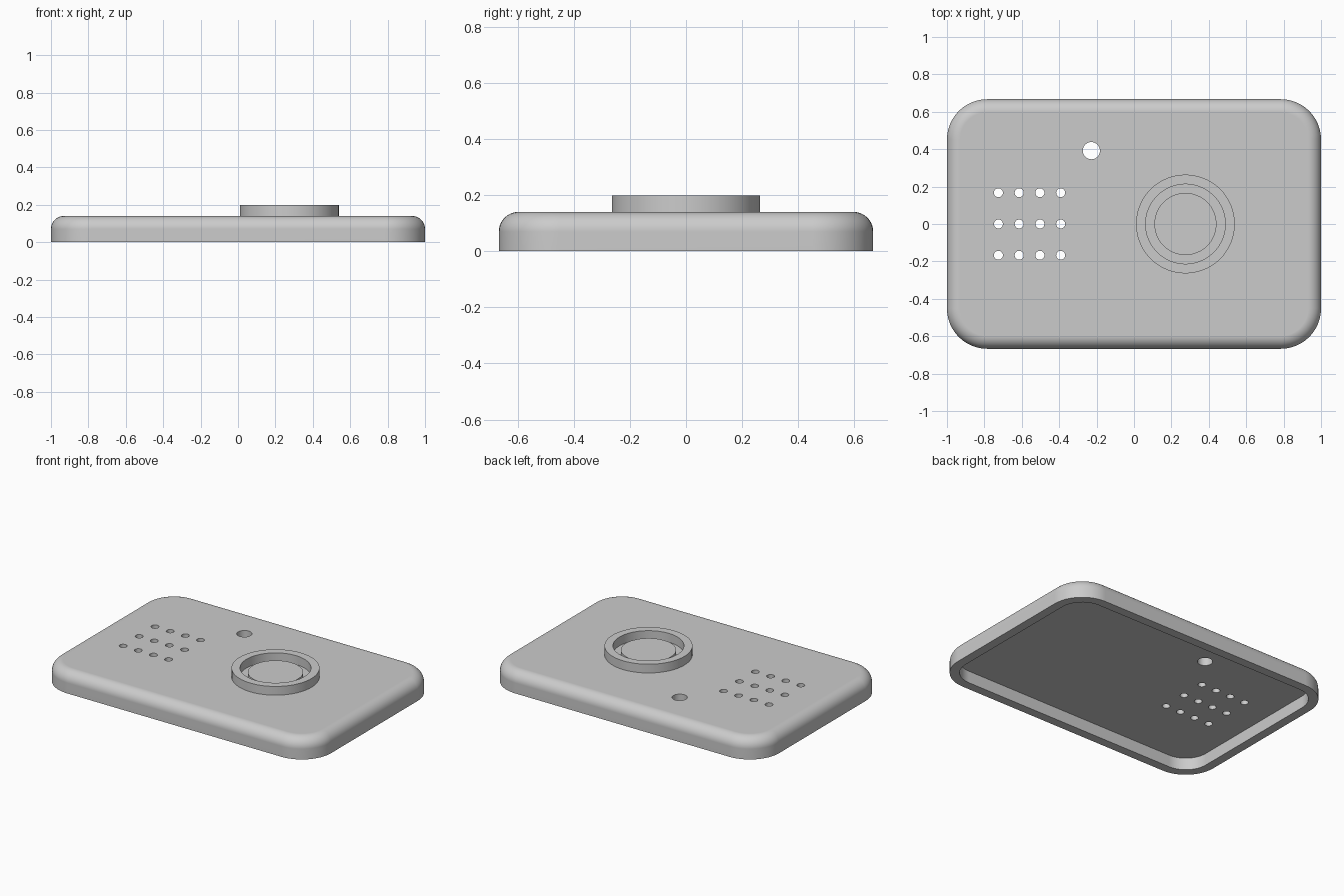
import bpy
import bmesh
from math import sin, cos, pi, radians

cube = bpy.data.objects.get("Cube")
if cube:
    bpy.data.objects.remove(cube, do_unlink=True)

grey = bpy.data.materials.new("plain_grey")
grey.use_nodes = True
grey.diffuse_color = (0.6, 0.6, 0.6, 1)
grey.node_tree.nodes["Principled BSDF"].inputs["Base Color"].default_value = (0.6, 0.6, 0.6, 1)

HALF_X, HALF_Y, HEIGHT = 1.0, 0.667, 0.14
CORNER, FILLET, WALL, CEILING = 0.215, 0.07, 0.06, 0.08
DIAL_X = 0.275


def make_object(name, bm):
    bmesh.ops.recalc_face_normals(bm, faces=bm.faces)
    mesh = bpy.data.meshes.new(name)
    bm.to_mesh(mesh)
    bm.free()
    mesh.materials.append(grey)
    obj = bpy.data.objects.new(name, mesh)
    bpy.context.collection.objects.link(obj)
    return obj


def activate(obj):
    bpy.ops.object.select_all(action="DESELECT")
    obj.select_set(True)
    bpy.context.view_layer.objects.active = obj


def smooth(obj):
    activate(obj)
    bpy.ops.object.shade_smooth_by_angle(angle=radians(35))
    mod = obj.modifiers.new("even_normals", "WEIGHTED_NORMAL")
    mod.keep_sharp = True


def bridge(bm, a, b):
    for i in range(len(a)):
        j = (i + 1) % len(a)
        bm.faces.new((a[i], a[j], b[j], b[i]))


def rounded_loop(bm, inset, z, steps=12):
    """Rounded rectangle pulled in by inset."""
    r = CORNER - inset
    loop = []
    for k, (sx, sy) in enumerate(((1, 1), (-1, 1), (-1, -1), (1, -1))):
        for s in range(steps + 1):
            a = (k + s / steps) * pi / 2
            loop.append(bm.verts.new((sx * (HALF_X - CORNER) + r * cos(a),
                                      sy * (HALF_Y - CORNER) + r * sin(a), z)))
    return loop


def cylinder(bm, x, y, radius, z0, z1, sides):
    rings = [[bm.verts.new((x + radius * cos(2 * pi * i / sides),
                            y + radius * sin(2 * pi * i / sides), z))
              for i in range(sides)] for z in (z0, z1)]
    bridge(bm, *rings)
    bm.faces.new(rings[0])
    bm.faces.new(rings[1])


# Hollow shell: ceiling, inner wall, rim, outer wall, rounded top edge
bm = bmesh.new()
profile = [(WALL, CEILING), (WALL, 0), (0, 0)]
for i in range(11):
    a = i / 10 * pi / 2
    profile.append((FILLET * (1 - cos(a)), HEIGHT - FILLET * (1 - sin(a))))
loops = [rounded_loop(bm, inset, z) for inset, z in profile]
for lower, upper in zip(loops, loops[1:]):
    bridge(bm, lower, upper)
bm.faces.new(loops[0])
bm.faces.new(loops[-1])
shell = make_object("shell", bm)

# Through holes: grid of small ones and one larger
bm = bmesh.new()
for col in range(4):
    for row in (-1, 0, 1):
        cylinder(bm, -0.725 + 0.111 * col, 0.167 * row, 0.024, 0.04, 0.2, 24)
cylinder(bm, -0.228, 0.392, 0.046, 0.04, 0.2, 32)
cutter = make_object("hole_cutter", bm)
cutter.hide_render = True
cut = shell.modifiers.new("holes", "BOOLEAN")
cut.operation = "DIFFERENCE"
cut.solver = "EXACT"
cut.object = cutter
activate(shell)
bpy.ops.object.modifier_apply(modifier="holes")
bpy.data.objects.remove(cutter, do_unlink=True)
smooth(shell)

# Raised collar
bm = bmesh.new()
SIDES = 72
rings = [[bm.verts.new((DIAL_X + r * cos(2 * pi * i / SIDES), r * sin(2 * pi * i / SIDES), z))
          for i in range(SIDES)]
         for r, z in ((0.264, 0.13), (0.264, 0.198), (0.213, 0.198), (0.213, 0.13))]
for k in range(4):
    bridge(bm, rings[k], rings[(k + 1) % 4])
smooth(make_object("collar", bm))

# Low disc inside the collar
bm = bmesh.new()
cylinder(bm, DIAL_X, 0, 0.166, 0.13, 0.17, 64)
smooth(make_object("centre_disc", bm))
